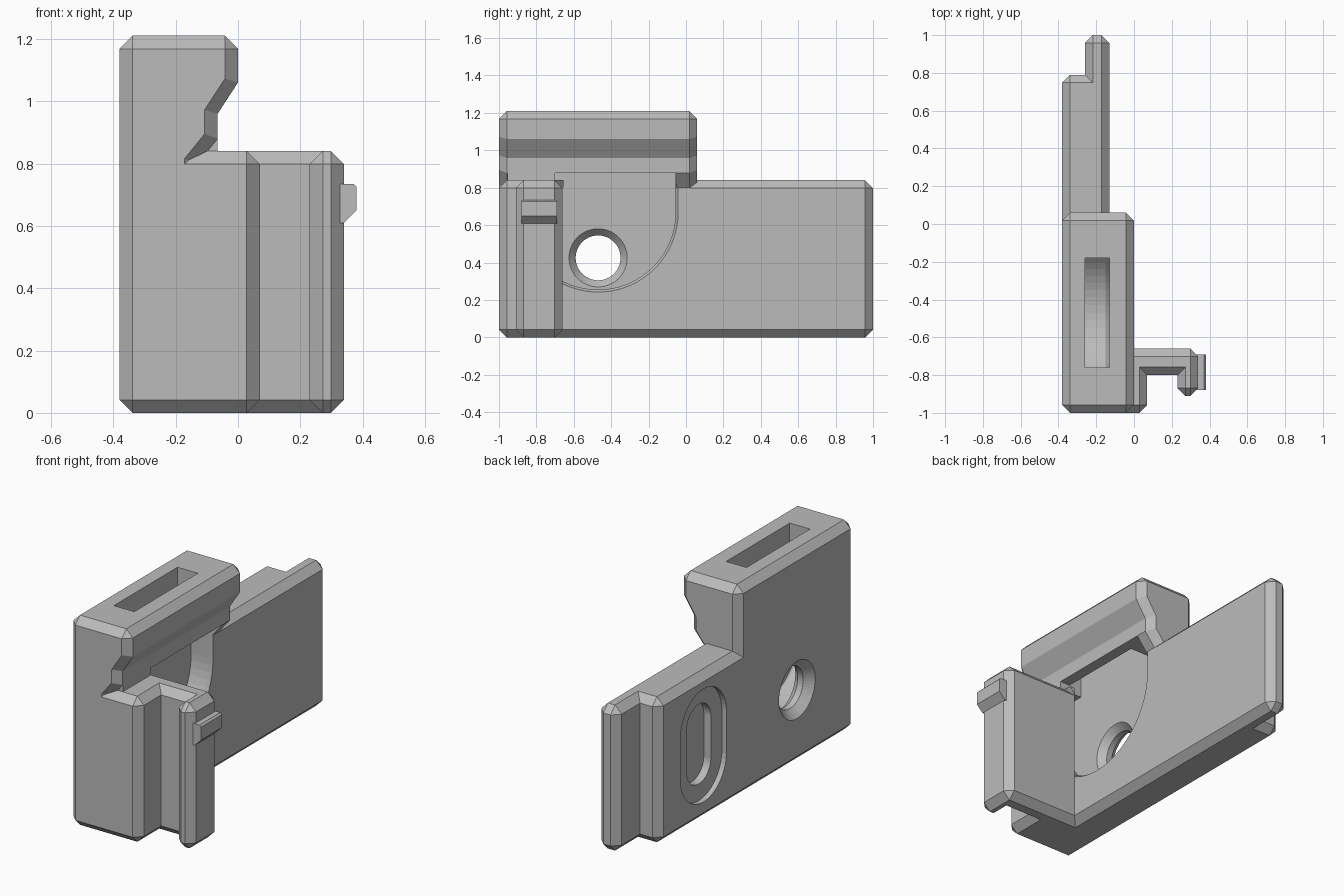
import bpy
import bmesh
import math
from mathutils import Vector

cube = bpy.data.objects.get("Cube")
if cube:
    bpy.data.objects.remove(cube, do_unlink=True)

grey = bpy.data.materials.new("plain_grey")
grey.use_nodes = True
color = (0.5, 0.5, 0.5, 1)
grey.diffuse_color = color
grey.node_tree.nodes["Principled BSDF"].inputs["Base Color"].default_value = color

CHAMFER = 0.042


def place(axis, u, v, t):
    """Put profile point (u, v) at distance t along the extrusion axis."""
    return {"x": Vector((t, u, v)), "y": Vector((u, t, v)), "z": Vector((u, v, t))}[axis]


def prism(name, axis, profile, lo, hi, chamfer=0.0, end_profile=None):
    """Extrude or loft a profile, chamfering only its sharp convex edges."""
    bm = bmesh.new()
    a = [bm.verts.new(place(axis, u, v, lo)) for u, v in profile]
    b = [bm.verts.new(place(axis, u, v, hi)) for u, v in end_profile or profile]
    bm.faces.new(a)
    bm.faces.new(b)
    for i in range(len(a)):
        j = (i + 1) % len(a)
        bm.faces.new((a[i], a[j], b[j], b[i]))
    bmesh.ops.recalc_face_normals(bm, faces=bm.faces)
    if chamfer:
        edges = [e for e in bm.edges if e.calc_face_angle_signed() > 0.85]
        bmesh.ops.bevel(bm, geom=edges, offset=chamfer, offset_type="OFFSET",
                        segments=1, affect="EDGES", clamp_overlap=True)
    mesh = bpy.data.meshes.new(name)
    bm.to_mesh(mesh)
    bm.free()
    mesh.materials.append(grey)
    obj = bpy.data.objects.new(name, mesh)
    bpy.context.collection.objects.link(obj)
    return obj


def rect(u0, u1, v0, v1):
    return [(u0, v0), (u1, v0), (u1, v1), (u0, v1)]


def stadium(cu, cv, r, half=0.0, n=48):
    """Circle, or upright stadium when half is above zero."""
    pts = []
    for i in range(n):
        t = 2 * math.pi * (i + 0.5) / n
        pts.append((cu + r * math.cos(t), cv + r * math.sin(t) + math.copysign(half, math.sin(t))))
    return pts


def combine(target, tool, operation):
    mod = target.modifiers.new(tool.name, "BOOLEAN")
    mod.object = tool
    mod.operation = operation
    mod.solver = "EXACT"
    bpy.context.view_layer.objects.active = target
    bpy.ops.object.modifier_apply(modifier=mod.name)
    bpy.data.objects.remove(tool, do_unlink=True)


# Tall main block with an overhanging lip
body = prism("main_body", "y", [
    (-0.38, 0), (-0.13, 0), (-0.13, 0.8), (-0.065, 0.88), (-0.065, 0.96),
    (0, 1.06), (0, 1.21), (-0.38, 1.21)], -1, 0.06, CHAMFER)

# Long rear plate with a thinner tongue at its end
plate = prism("rear_plate", "z", [
    (-0.38, -0.9), (-0.13, -0.9), (-0.13, 1), (-0.26, 1),
    (-0.26, 0.79), (-0.38, 0.79)], 0, 0.84, CHAMFER)

# Front step, side flange and hook in one outline
flange = prism("side_flange", "z", [
    (-0.3, -1), (0.07, -1), (0.07, -0.8), (0.23, -0.8), (0.23, -0.91),
    (0.34, -0.91), (0.34, -0.66), (-0.3, -0.66)], 0, 0.84, CHAMFER)
neck = prism("neck_fill", "y", rect(-0.2, -0.065, 0.78, 0.92), -0.955, -0.7)
for part in (plate, flange, neck):
    combine(body, part, "UNION")

# Round-bottomed pocket, its rim chamfer and the opening under the lip
cy, cz, roof = -0.47, 0.67, 0.88


def pocket_outline(r):
    arc = [math.pi * (1 + i / 32) for i in range(33)]
    return [(cy + r * math.cos(t), cz + r * math.sin(t)) for t in arc] + [(cy + r, roof), (cy - r, roof)]


cutters = [
    prism("pocket", "x", pocket_outline(0.415), -0.26, -0.13),
    prism("pocket_rim", "x", pocket_outline(0.415), -0.15, -0.13,
          end_profile=pocket_outline(0.428)),
    prism("lip_opening", "x", rect(-0.655, -0.05, cz, roof), -0.14, 0.05),
    prism("lip_opening_front", "x", rect(-0.7, -0.6, 0.842, roof), -0.14, 0.05),
    # Slot from the top down into the pocket
    prism("top_slot", "z", rect(-0.26, -0.13, -0.76, -0.18), 0.8, 1.3),
    # Through hole, countersunk on both sides
    prism("hole", "x", stadium(cy, 0.425, 0.12), -0.5, -0.2),
    prism("outer_sink", "x", stadium(cy, 0.425, 0.17), -0.385, -0.335,
          end_profile=stadium(cy, 0.425, 0.12)),
    prism("inner_sink", "x", stadium(cy, 0.425, 0.12), -0.3, -0.255,
          end_profile=stadium(cy, 0.425, 0.16)),
    # Stepped oval recess on the outer side
    prism("oval_recess", "x", stadium(0.383, 0.43, 0.21, 0.116), -0.5, -0.35),
    prism("oval_recess_deep", "x", stadium(0.383, 0.43, 0.11, 0.12), -0.5, -0.305),
]
for cutter in cutters:
    combine(body, cutter, "DIFFERENCE")

# Small catch on the hook's outer face
prism("catch", "y", [
    (0.32, 0.735), (0.37, 0.735), (0.38, 0.725), (0.38, 0.65),
    (0.34, 0.61), (0.32, 0.61)], -0.88, -0.69)
